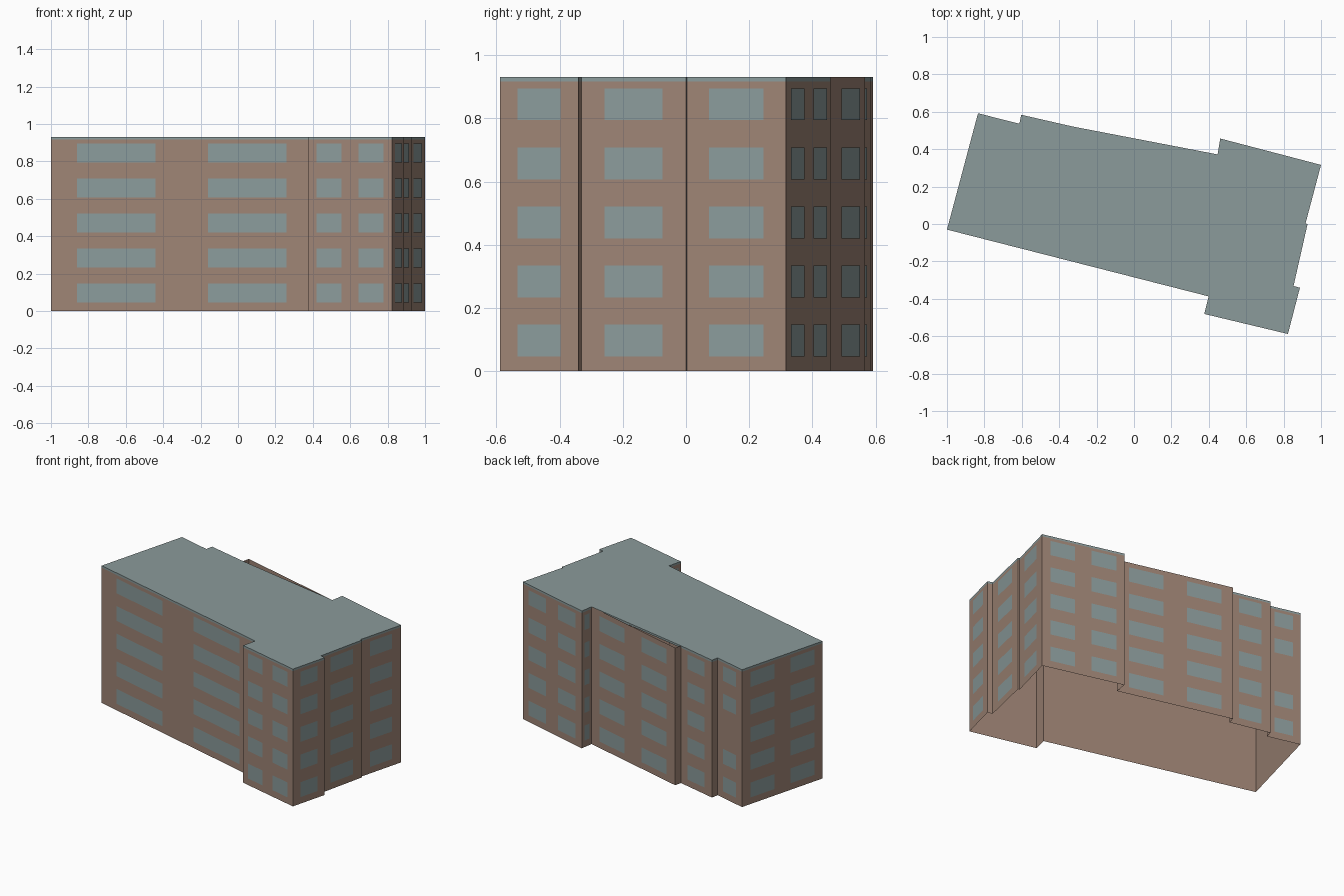
import bpy
import bmesh
from mathutils import Vector

cube = bpy.data.objects.get("Cube")
if cube:
    bpy.data.objects.remove(cube, do_unlink=True)

HEIGHT = 0.93
SLAB = 0.014        # thickness of the roof slab
PITCH = 0.187       # storey height
SILL = 0.046
PANE_HEIGHT = 0.101
FLOORS = 5


def make_material(name, rgb):
    mat = bpy.data.materials.new(name)
    mat.use_nodes = True
    colour = (*rgb, 1.0)
    mat.diffuse_color = colour
    bsdf = next(n for n in mat.node_tree.nodes if n.type == 'BSDF_PRINCIPLED')
    bsdf.inputs["Base Color"].default_value = colour
    return mat


def make_object(name, bm, mat):
    mesh = bpy.data.meshes.new(name)
    bm.to_mesh(mesh)
    bm.free()
    mesh.materials.append(mat)
    obj = bpy.data.objects.new(name, mesh)
    bpy.context.collection.objects.link(obj)
    return obj


def add_panel(bm, a, b, low, high):
    """Upright rectangle between two plan points."""
    corners = [(*a, low), (*b, low), (*b, high), (*a, high)]
    bm.faces.new([bm.verts.new(c) for c in corners])


wall_brown = make_material("warm brown wall", (0.342, 0.231, 0.178))
grey_green = make_material("grey green", (0.258, 0.328, 0.328))

# Footprint, counterclockwise: start point of each wall, window columns on it
PROJECTING = (-0.316, 0.567)
plan = [
    ((-1.0, -0.03), 2),        # long front wall
    ((0.399, -0.387), 1),      # front wing return
    ((0.376, -0.481), 2),      # front wing
    ((0.823, -0.588), 1),      # left end, three staggered walls
    ((0.887, -0.341), 0),
    ((0.853, -0.331), 1),
    ((0.928, 0.0), 0),
    ((0.917, 0.003), 1),
    ((1.0, 0.316), 2),         # back wing
    ((0.461, 0.457), 1),       # back wing return
    ((0.447, 0.372), 2),       # long back wall
    (PROJECTING, 0),
    ((-0.327, 0.521), 1),      # stepped back walls
    ((-0.603, 0.584), 0),
    ((-0.613, 0.536), 1),
    ((-0.834, 0.592), 2),      # right end
]
points = [Vector(p) for p, _ in plan]

# Walls and windows
walls = bmesh.new()
panes = bmesh.new()
for i, (start, columns) in enumerate(plan):
    a = points[i]
    b = points[(i + 1) % len(points)]
    along = b - a
    # The projecting back wall stands clear of the roof slab
    clear = PROJECTING in (start, plan[(i + 1) % len(plan)][0])
    add_panel(walls, a, b, 0, HEIGHT if clear else HEIGHT - SLAB)

    outward = Vector((along.y, -along.x)).normalized() * 0.003
    share = 0.55 if columns == 1 else 0.6
    for column in range(columns):
        middle = (column + 0.5) / columns
        half = share / columns / 2
        left = a + along * (middle - half) + outward
        right = a + along * (middle + half) + outward
        for floor in range(FLOORS):
            # One blank bay in the last stepped back wall
            if i == len(plan) - 2 and floor == FLOORS // 2:
                continue
            low = SILL + floor * PITCH
            add_panel(panes, left, right, low, low + PANE_HEIGHT)

bmesh.ops.remove_doubles(walls, verts=walls.verts, dist=0.0001)
make_object("outer_walls", walls, wall_brown)
make_object("windows", panes, grey_green)

# Roof slab, cut straight across behind the projecting wall
roof = bmesh.new()
outline = [p for p, _ in plan if p != PROJECTING]
base = roof.faces.new([roof.verts.new((*p, HEIGHT - SLAB)) for p in outline])
raised = bmesh.ops.extrude_face_region(roof, geom=[base], use_keep_orig=True)
top = [v for v in raised["geom"] if isinstance(v, bmesh.types.BMVert)]
bmesh.ops.translate(roof, verts=top, vec=(0, 0, SLAB))
bmesh.ops.recalc_face_normals(roof, faces=roof.faces)
make_object("roof_slab", roof, grey_green)
